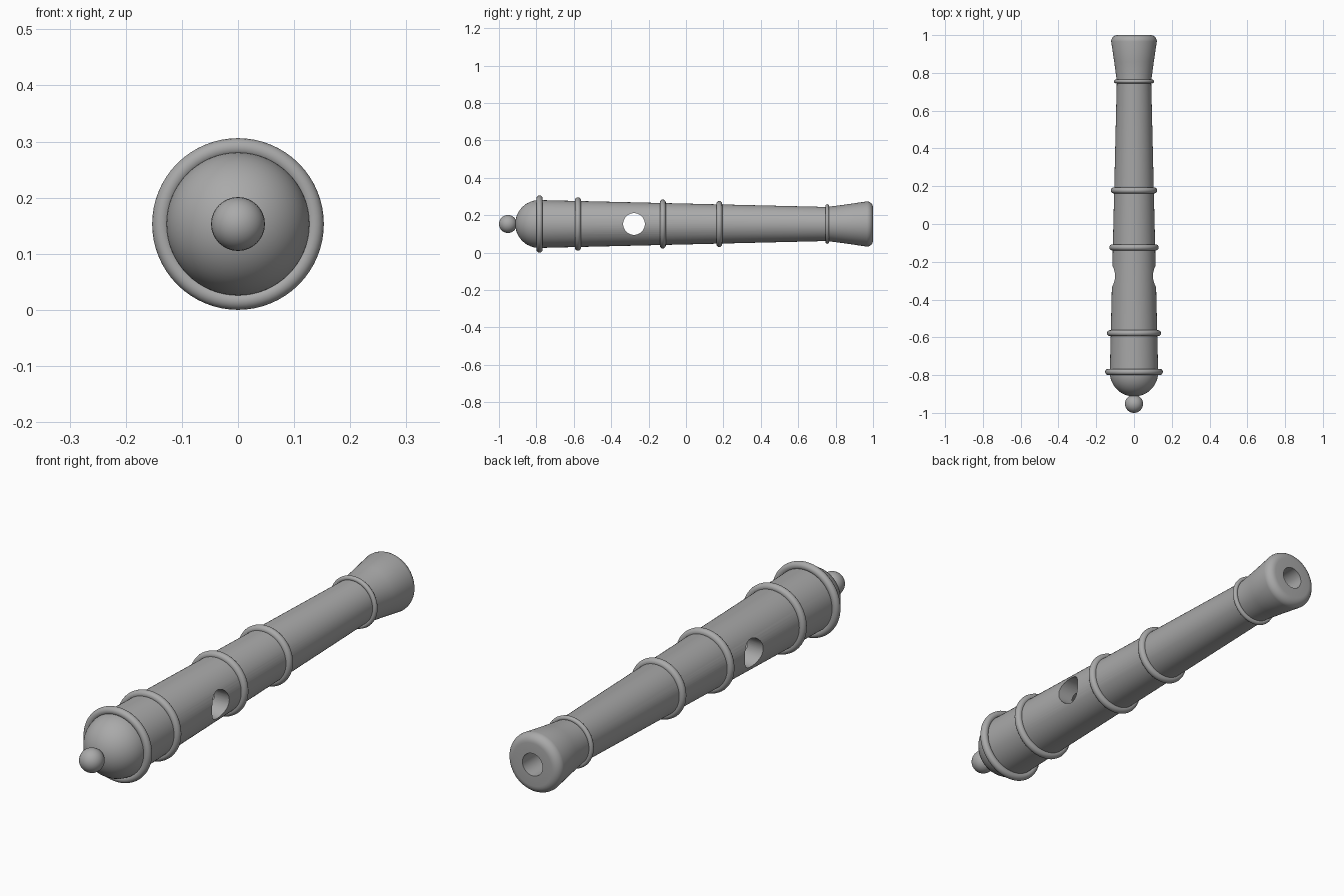
import bpy
import bmesh
from math import cos, sin, pi, radians

if "Cube" in bpy.data.objects:
    bpy.data.objects.remove(bpy.data.objects["Cube"], do_unlink=True)

AXIS_Z = 0.153
SEGMENTS = 64

iron = bpy.data.materials.new("grey iron")
iron.use_nodes = True
iron.diffuse_color = (0.4, 0.4, 0.4, 1)
iron.node_tree.nodes["Principled BSDF"].inputs["Base Color"].default_value = (0.4, 0.4, 0.4, 1)


def finish(obj, name, angle=35):
    obj.name = name
    if not obj.data.materials:
        obj.data.materials.append(iron)
    bpy.ops.object.select_all(action="DESELECT")
    obj.select_set(True)
    bpy.context.view_layer.objects.active = obj
    bpy.ops.object.shade_smooth_by_angle(angle=radians(angle))
    return obj


def lathe(name, profile):
    """Spin (y, radius) points around the barrel axis."""
    bm = bmesh.new()
    verts = [bm.verts.new((r, y, 0)) for y, r in profile]
    edges = [bm.edges.new(pair) for pair in zip(verts, verts[1:])]
    bmesh.ops.spin(bm, geom=verts + edges, cent=(0, 0, 0), axis=(0, 1, 0),
                   angle=2 * pi, steps=SEGMENTS, use_duplicate=False)
    bmesh.ops.remove_doubles(bm, verts=bm.verts, dist=0.0002)
    bmesh.ops.recalc_face_normals(bm, faces=bm.faces)
    mesh = bpy.data.meshes.new(name)
    bm.to_mesh(mesh)
    bm.free()
    obj = bpy.data.objects.new(name, mesh)
    obj.location.z = AXIS_Z
    bpy.context.collection.objects.link(obj)
    return obj


# Barrel: domed breech, tapered tube, flared rounded muzzle, open bore
breech_y, breech_r = -0.785, 0.128
dome = [(breech_y - breech_r * cos(i * pi / 24), breech_r * sin(i * pi / 24))
        for i in range(13)]
lip_r = 0.033
lip = [(1 - lip_r + lip_r * sin(i * pi / 12), 0.088 + lip_r * cos(i * pi / 12))
       for i in range(7)]
bore = [(1.0, 0.046), (-0.6, 0.046), (-0.6, 0)]
barrel = lathe("barrel", dome + [(0.755, 0.091), (0.86, 0.105)] + lip + bore)

# Trunnion hole straight through the barrel
bpy.ops.mesh.primitive_cylinder_add(vertices=48, radius=0.058, depth=0.5,
                                    location=(0, -0.278, AXIS_Z),
                                    rotation=(0, pi / 2, 0))
cutter = bpy.context.object
cutter.name = "trunnion_hole_cutter"
cutter.data.materials.append(iron)
bpy.context.view_layer.objects.active = barrel
cut = barrel.modifiers.new("trunnion hole", "BOOLEAN")
cut.operation = "DIFFERENCE"
cut.solver = "EXACT"
cut.object = cutter
bpy.ops.object.modifier_apply(modifier=cut.name)
bpy.data.objects.remove(cutter, do_unlink=True)
finish(barrel, "barrel")

# Reinforcing rings: position, centre radius, thickness radius
rings = {
    "base_ring": (-0.783, 0.1365, 0.0165),
    "rear_ring": (-0.578, 0.127, 0.016),
    "middle_ring": (-0.124, 0.115, 0.016),
    "chase_ring": (0.178, 0.107, 0.016),
    "muzzle_ring": (0.755, 0.096, 0.01),
}
for name, (y, major, minor) in rings.items():
    bpy.ops.mesh.primitive_torus_add(major_segments=SEGMENTS, minor_segments=16,
                                     major_radius=major, minor_radius=minor,
                                     location=(0, y, AXIS_Z),
                                     rotation=(pi / 2, 0, 0))
    finish(bpy.context.object, name)

# Ball knob behind the breech
bpy.ops.mesh.primitive_uv_sphere_add(segments=32, ring_count=16, radius=0.048,
                                     location=(0, -0.952, AXIS_Z),
                                     rotation=(pi / 2, 0, 0))
finish(bpy.context.object, "breech_knob")
